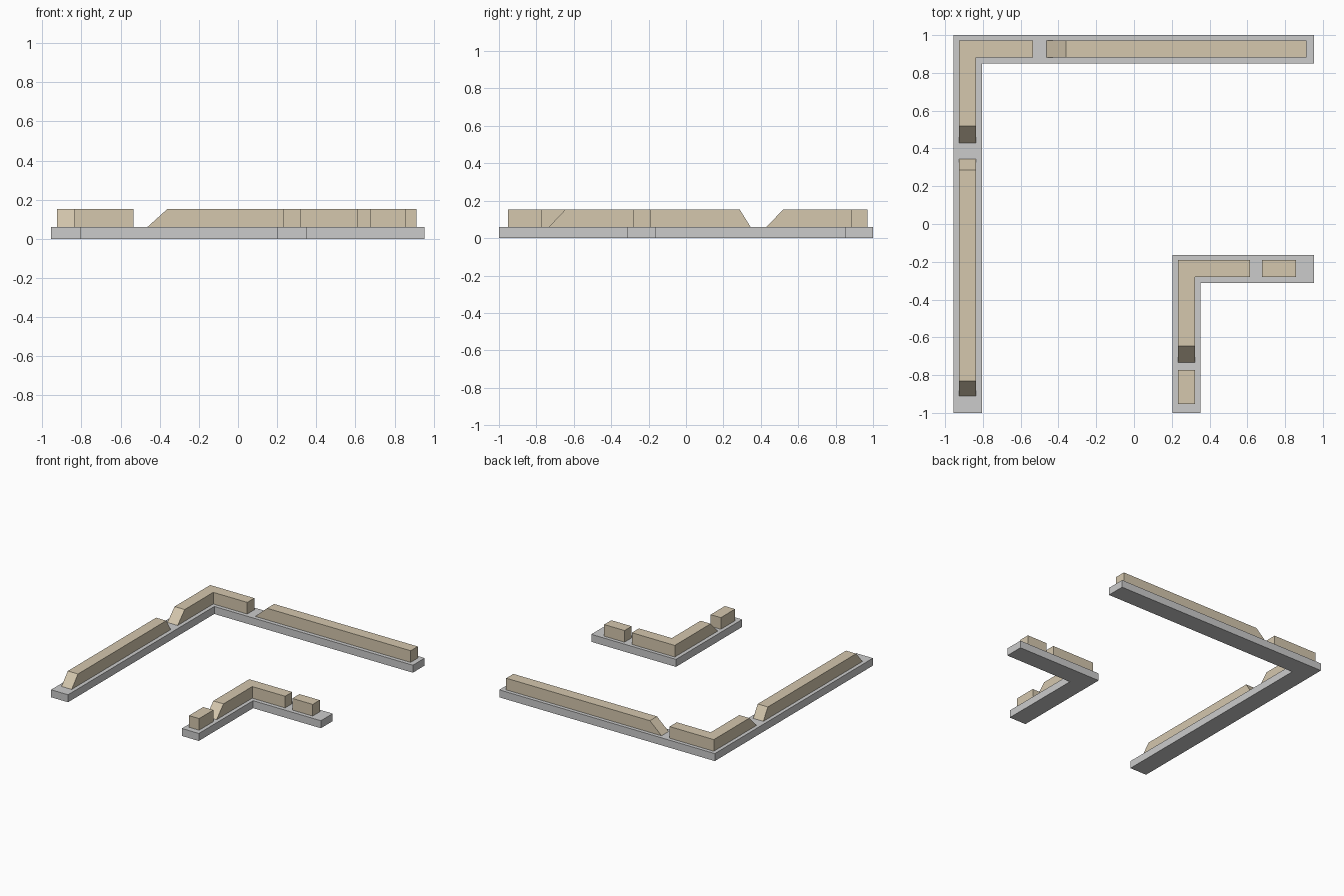
import bpy

if "Cube" in bpy.data.objects:
    bpy.data.objects.remove(bpy.data.objects["Cube"])

BASE_TOP, BAR_TOP = 0.06, 0.153

tan = bpy.data.materials.new("tan_rail")
tan.diffuse_color = (0.66, 0.57, 0.42, 1)
tan.use_nodes = True
tan.node_tree.nodes["Principled BSDF"].inputs["Base Color"].default_value = tan.diffuse_color


def prism(name, bottom, top, z0, z1, mat=None):
    """Solid between two matching counter-clockwise outlines."""
    n = len(bottom)
    verts = [(x, y, z0) for x, y in bottom] + [(x, y, z1) for x, y in top]
    faces = [tuple(reversed(range(n))), tuple(range(n, 2 * n))]
    faces += [(i, (i + 1) % n, n + (i + 1) % n, n + i) for i in range(n)]
    mesh = bpy.data.meshes.new(name)
    mesh.from_pydata(verts, [], faces)
    if mat:
        mesh.materials.append(mat)
    ob = bpy.data.objects.new(name, mesh)
    bpy.context.collection.objects.link(ob)
    return ob


def corner(x0, x1, y0, y1, w):
    """L outline: one leg along the left, one along the back."""
    return [(x0, y0), (x0 + w, y0), (x0 + w, y1 - w),
            (x1, y1 - w), (x1, y1), (x0, y1)]


def rect(x0, x1, y0, y1):
    return [(x0, y0), (x1, y0), (x1, y1), (x0, y1)]


def rail(name, bottom, top=None):
    return prism(name, bottom, top or bottom, BASE_TOP, BAR_TOP, tan)


# Grey L-shaped bases
for name, args in (("large_base", (-0.955, 0.953, -1.0, 1.0, 0.15)),
                   ("small_base", (0.203, 0.953, -1.0, -0.163, 0.15))):
    outline = corner(*args)
    prism(name, outline, outline, 0, BASE_TOP)

# Corner rails, each with a sloped front end
rail("large_corner_rail", corner(-0.926, -0.535, 0.43, 0.971, 0.09),
     corner(-0.926, -0.535, 0.52, 0.971, 0.09))
rail("small_corner_rail", corner(0.233, 0.614, -0.733, -0.191, 0.09),
     corner(0.233, 0.614, -0.645, -0.191, 0.09))

# Long straight rails with sloped ends
rail("left_rail", rect(-0.926, -0.836, -0.91, 0.345),
     rect(-0.926, -0.836, -0.83, 0.287))
rail("back_rail", rect(-0.463, 0.912, 0.881, 0.971),
     rect(-0.36, 0.912, 0.881, 0.971))

# Short end blocks on the small base
rail("right_block", rect(0.678, 0.858, -0.281, -0.191))
rail("front_block", rect(0.233, 0.323, -0.953, -0.773))
